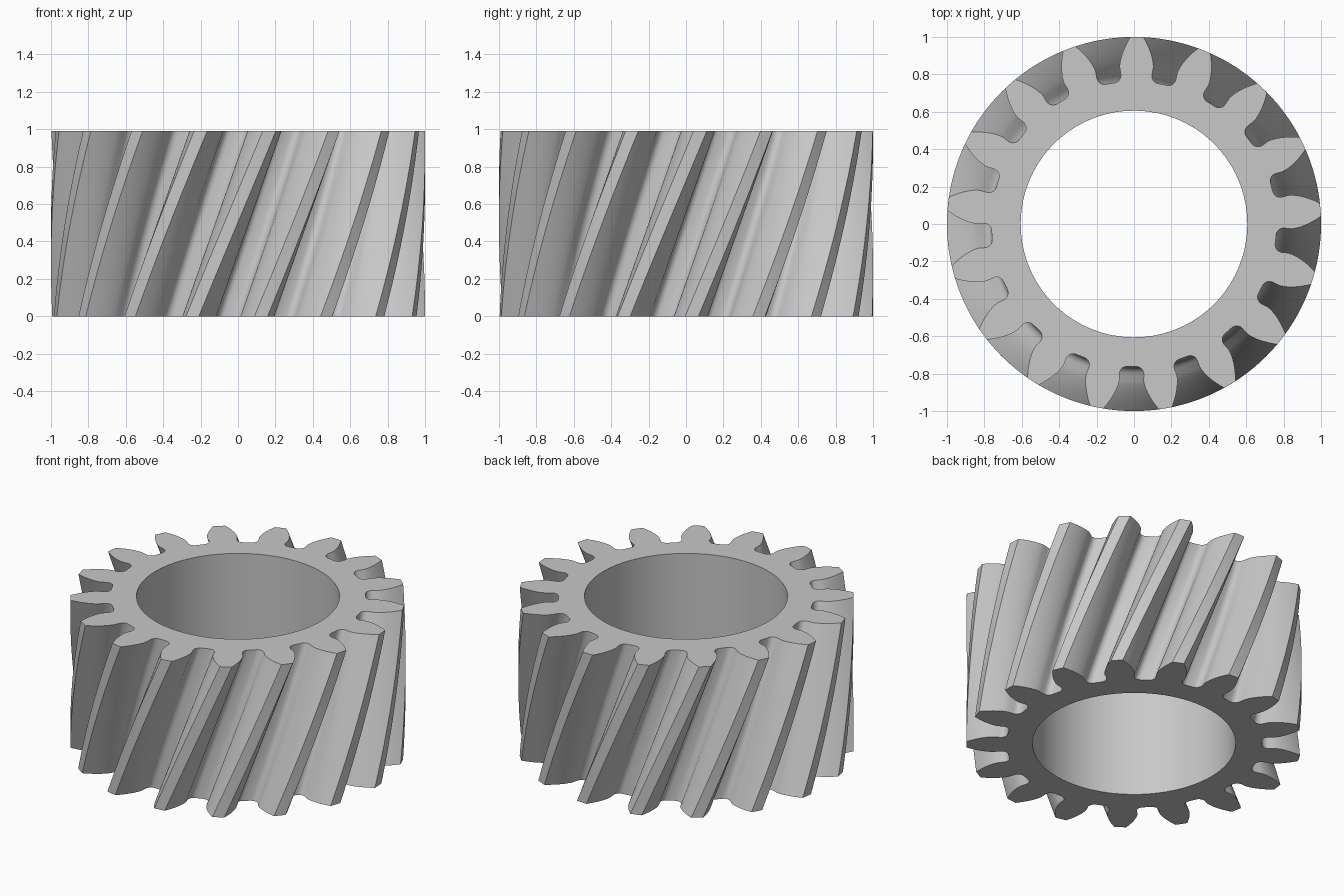
import bpy
import bmesh
import math

default = bpy.data.objects.get("Cube")
if default:
    bpy.data.objects.remove(default, do_unlink=True)

# Gear dimensions
TEETH = 17
PITCH = math.tau / TEETH
HEIGHT = 0.992
TIP_R = 1.0
PITCH_R = TIP_R * TEETH / (TEETH + 2)
ROOT_R = 0.762
BORE_R = 0.606
PRESSURE = math.radians(20)
BASE_R = PITCH_R * math.cos(PRESSURE)
FILLET = 0.04
START = math.radians(89.1)     # direction of the first tooth on the top face
TWIST = math.radians(23.8)     # helix turn over the full height
LAYERS = 24
FLANK_STEPS = 9
FILLET_STEPS = 5
BORE_STEPS = 4                 # bore segments per tooth


def involute(angle):
    return math.tan(angle) - angle


def half_tooth():
    """Polar points (radius, angle) from the tip centre to the gap centre."""
    points = [(TIP_R, 0.0)]
    # Involute flank
    for i in range(FLANK_STEPS + 1):
        r = TIP_R + (BASE_R - TIP_R) * i / FLANK_STEPS
        roll = math.acos(min(1.0, BASE_R / r))
        points.append((r, PITCH / 4 + involute(PRESSURE) - involute(roll)))
    # Rounded corner between the flank and the root floor
    half_gap = BASE_R * math.sin(PITCH / 2 - points[-1][1])
    for i in range(FILLET_STEPS + 1):
        a = math.pi / 2 * i / FILLET_STEPS
        u = half_gap - FILLET + FILLET * math.cos(a)
        v = ROOT_R + FILLET - FILLET * math.sin(a)
        points.append((math.hypot(u, v), PITCH / 2 - math.atan2(u, v)))
    points.append((ROOT_R, PITCH / 2))
    return points


def ring(bm, polar, z, turn):
    return [bm.verts.new((r * math.cos(a + turn), r * math.sin(a + turn), z))
            for r, a in polar]


def bridge(bm, low, high):
    n = len(low)
    for i in range(n):
        j = (i + 1) % n
        bm.faces.new((low[i], low[j], high[j], high[i]))


# Full outline: mirror the half tooth, then repeat it around the axis
half = half_tooth()
tooth = [(r, -a) for r, a in reversed(half[1:])] + half[:-1]
outline = [(r, a + k * PITCH) for k in range(TEETH) for r, a in tooth]
bore = [(BORE_R, (i / BORE_STEPS - 0.5) * PITCH) for i in range(TEETH * BORE_STEPS)]

bm = bmesh.new()

# Twisted toothed wall
layers = [ring(bm, outline, HEIGHT * k / LAYERS, START - TWIST * (1 - k / LAYERS))
          for k in range(LAYERS + 1)]
for low, high in zip(layers, layers[1:]):
    bridge(bm, low, high)

# Straight bore wall
bore_low = ring(bm, bore, 0, START)
bore_high = ring(bm, bore, HEIGHT, START)
bridge(bm, bore_low, bore_high)


# End caps, one sector per tooth; the lower one lags by a whole tooth
def cap(outer, inner, lag):
    n, m = len(tooth), BORE_STEPS
    for k in range(TEETH):
        edge = [outer[(k * n + i) % len(outer)] for i in range(n + 1)]
        rim = [inner[((k - lag) * m + i) % len(inner)] for i in range(m + 1)]
        bm.faces.new(edge + rim[::-1])


cap(layers[-1], bore_high, 0)
cap(layers[0], bore_low, 1)
bmesh.ops.recalc_face_normals(bm, faces=bm.faces)

mesh = bpy.data.meshes.new("helical_gear")
bm.to_mesh(mesh)
bm.free()
gear = bpy.data.objects.new("helical_gear", mesh)
bpy.context.collection.objects.link(gear)

# Plain grey metal colour
grey = bpy.data.materials.new("light_grey")
grey.use_nodes = True
colour = (0.58, 0.58, 0.58, 1.0)
grey.diffuse_color = colour
grey.node_tree.nodes["Principled BSDF"].inputs["Base Color"].default_value = colour
mesh.materials.append(grey)

bpy.ops.object.select_all(action="DESELECT")
gear.select_set(True)
bpy.context.view_layer.objects.active = gear
bpy.ops.object.shade_smooth_by_angle(angle=math.radians(30))
